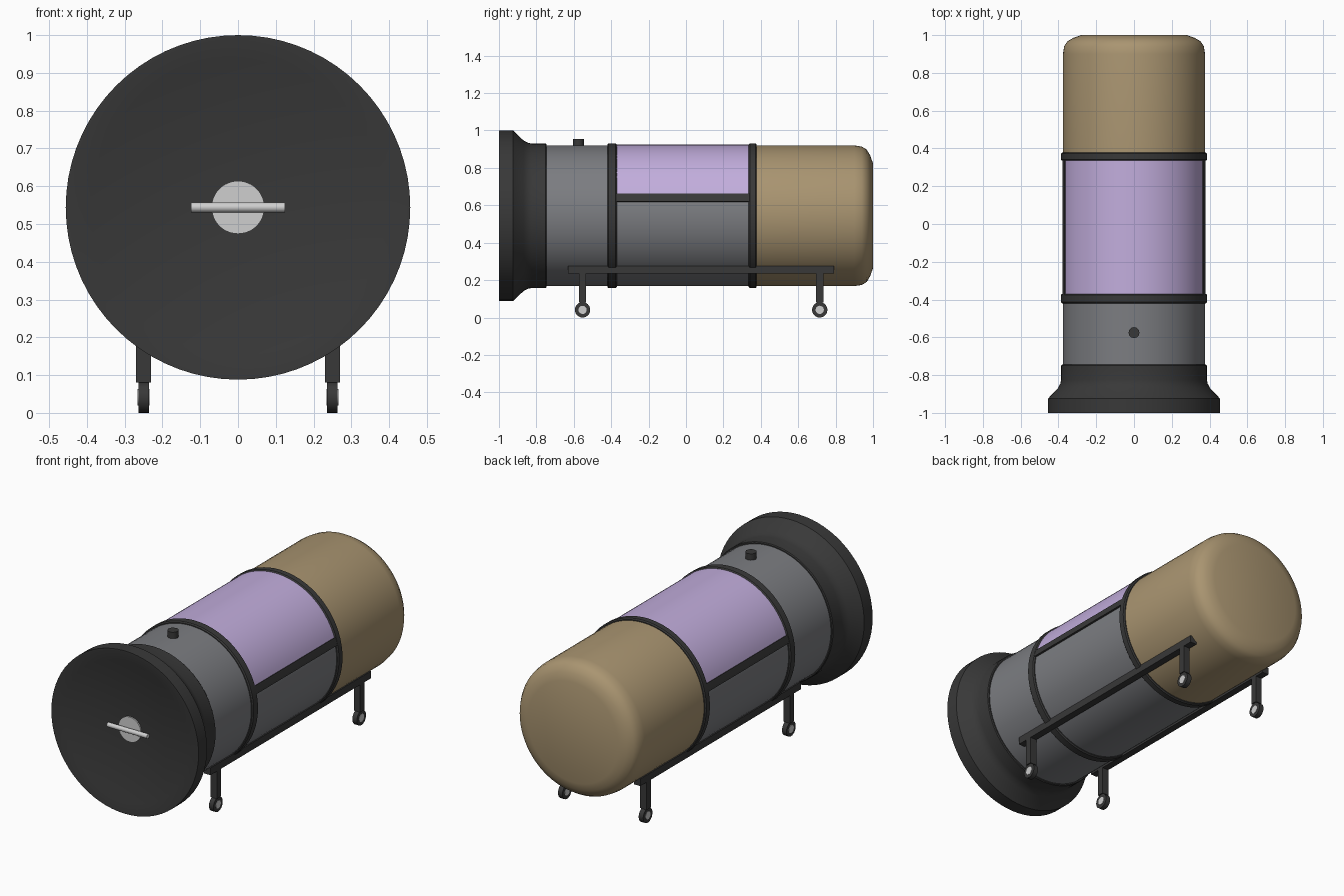
import bpy, bmesh, math
from mathutils import Matrix, Vector

cube = bpy.data.objects.get("Cube")
if cube:
    bpy.data.objects.remove(cube, do_unlink=True)

AXIS_Z = 0.544   # height of the barrel's axis
BODY_R = 0.376
SIDES = 72


def material(name, rgb):
    m = bpy.data.materials.new(name)
    m.use_nodes = True
    m.diffuse_color = (*rgb, 1)
    m.node_tree.nodes["Principled BSDF"].inputs["Base Color"].default_value = (*rgb, 1)
    return m


dark = material("dark_metal", (0.04, 0.04, 0.04))
grey = material("grey_metal", (0.2, 0.205, 0.22))
tan = material("tan_shell", (0.4, 0.3, 0.165))
lavender = material("lavender_panel", (0.54, 0.42, 0.72))
silver = material("light_metal", (0.62, 0.62, 0.62))


def finish(bm, name, mat, angle=35):
    bmesh.ops.recalc_face_normals(bm, faces=bm.faces)
    mesh = bpy.data.meshes.new(name)
    bm.to_mesh(mesh)
    bm.free()
    mesh.materials.append(mat)
    obj = bpy.data.objects.new(name, mesh)
    bpy.context.collection.objects.link(obj)
    bpy.ops.object.select_all(action="DESELECT")
    obj.select_set(True)
    bpy.context.view_layer.objects.active = obj
    bpy.ops.object.shade_smooth_by_angle(angle=math.radians(angle))
    return obj


def lathe(name, profile, mat, closed=False, angle=35):
    """Turn (y, radius) points around the barrel's axis."""
    bm = bmesh.new()
    verts = [bm.verts.new((r, y, AXIS_Z)) for y, r in profile]
    edges = [bm.edges.new(pair) for pair in zip(verts, verts[1:])]
    if closed:
        edges.append(bm.edges.new((verts[-1], verts[0])))
    bmesh.ops.spin(bm, geom=verts + edges, cent=(0, 0, AXIS_Z), axis=(0, 1, 0),
                   angle=math.tau, steps=SIDES, use_duplicate=False)
    bmesh.ops.remove_doubles(bm, verts=bm.verts, dist=0.0001)
    return finish(bm, name, mat, angle)


def arc_plate(name, start, end, inner, outer, y0, y1, mat):
    """Curved plate around the barrel, angles in degrees from +x."""
    steps = max(2, int((end - start) / 4))
    bm = bmesh.new()

    def point(radius, i):
        a = math.radians(start + (end - start) * i / steps)
        return bm.verts.new((radius * math.cos(a), y0, AXIS_Z + radius * math.sin(a)))

    rows = [(point(inner, i), point(outer, i)) for i in range(steps + 1)]
    faces = [bm.faces.new((a[0], a[1], b[1], b[0])) for a, b in zip(rows, rows[1:])]
    moved = bmesh.ops.extrude_face_region(bm, geom=faces, use_keep_orig=True)["geom"]
    bmesh.ops.translate(bm, vec=(0, y1 - y0, 0),
                        verts=[g for g in moved if isinstance(g, bmesh.types.BMVert)])
    return finish(bm, name, mat)


def cylinder(name, centre, radius, length, axis, mat, sides=24):
    turn = Vector((0, 0, 1)).rotation_difference(Vector(axis)).to_matrix().to_4x4()
    bm = bmesh.new()
    bmesh.ops.create_cone(bm, cap_ends=True, segments=sides, radius1=radius, radius2=radius,
                          depth=length, matrix=Matrix.Translation(centre) @ turn)
    return finish(bm, name, mat)


def box(name, centre, size, mat):
    bm = bmesh.new()
    bmesh.ops.create_cube(bm, size=1, matrix=Matrix.Translation(centre) @ Matrix.Diagonal((*size, 1)))
    return finish(bm, name, mat)


# Barrel and rear shell
lathe("barrel", [(-0.8, BODY_R), (0.37, BODY_R)], grey)
lathe("rear_shell", [(0.36, BODY_R), (0.9, BODY_R), (0.94, 0.37), (0.967, 0.353),
                     (0.985, 0.322), (1, 0.28), (1, 0)], tan)

# Flared front door with a shallow dished face
RIM, DEPTH = 0.447, 0.05
dish = [(-1 + DEPTH * (1 - (i / 8) ** 2), RIM * i / 8) for i in range(9)]
lathe("front_door", dish + [(-1, 0.456), (-0.925, 0.456), (-0.868, 0.402), (-0.845, 0.39),
                            (-0.825, 0.386), (-0.75, 0.386), (-0.745, 0.382), (-0.745, 0.36)],
      dark, angle=25)

# Door handle
cylinder("handle_disc", (0, -0.953, AXIS_Z), 0.07, 0.012, (0, 1, 0), silver, 48)
cylinder("handle_bar", (0, -0.972, AXIS_Z), 0.013, 0.248, (1, 0, 0), silver)

# Frame rings around the middle section
for name, y0, y1 in (("front_ring", -0.42, -0.37), ("rear_ring", 0.335, 0.378)):
    lathe(name, [(y0, 0.36), (y0, 0.381), (y0 + 0.006, 0.387),
                 (y1 - 0.006, 0.387), (y1, 0.381), (y1, 0.36)], dark, closed=True)

# Upper panel and the strips along its lower edges
arc_plate("upper_panel", 17, 163, 0.37, 0.381, -0.375, 0.34, lavender)
for name, start in (("left_strip", 11.5), ("right_strip", 162)):
    arc_plate(name, start, start + 6.5, 0.365, 0.386, -0.375, 0.34, dark)

# Top knob
cylinder("top_knob", (0, -0.575, 0.93), 0.029, 0.05, (0, 0, 1), dark, 12)

# Support rails, legs and wheels
for side, x in (("left", 0.25), ("right", -0.25)):
    box(side + "_rail", (x, 0.08, 0.255), (0.04, 1.42, 0.04), dark)
    for end, y in (("front", -0.553), ("rear", 0.715)):
        part = f"{end}_{side}_"
        box(part + "leg", (x, y, 0.163), (0.04, 0.038, 0.166), dark)
        cylinder(part + "wheel", (x, y, 0.041), 0.041, 0.028, (1, 0, 0), dark)
        cylinder(part + "hub", (x, y, 0.041), 0.022, 0.031, (1, 0, 0), silver)
